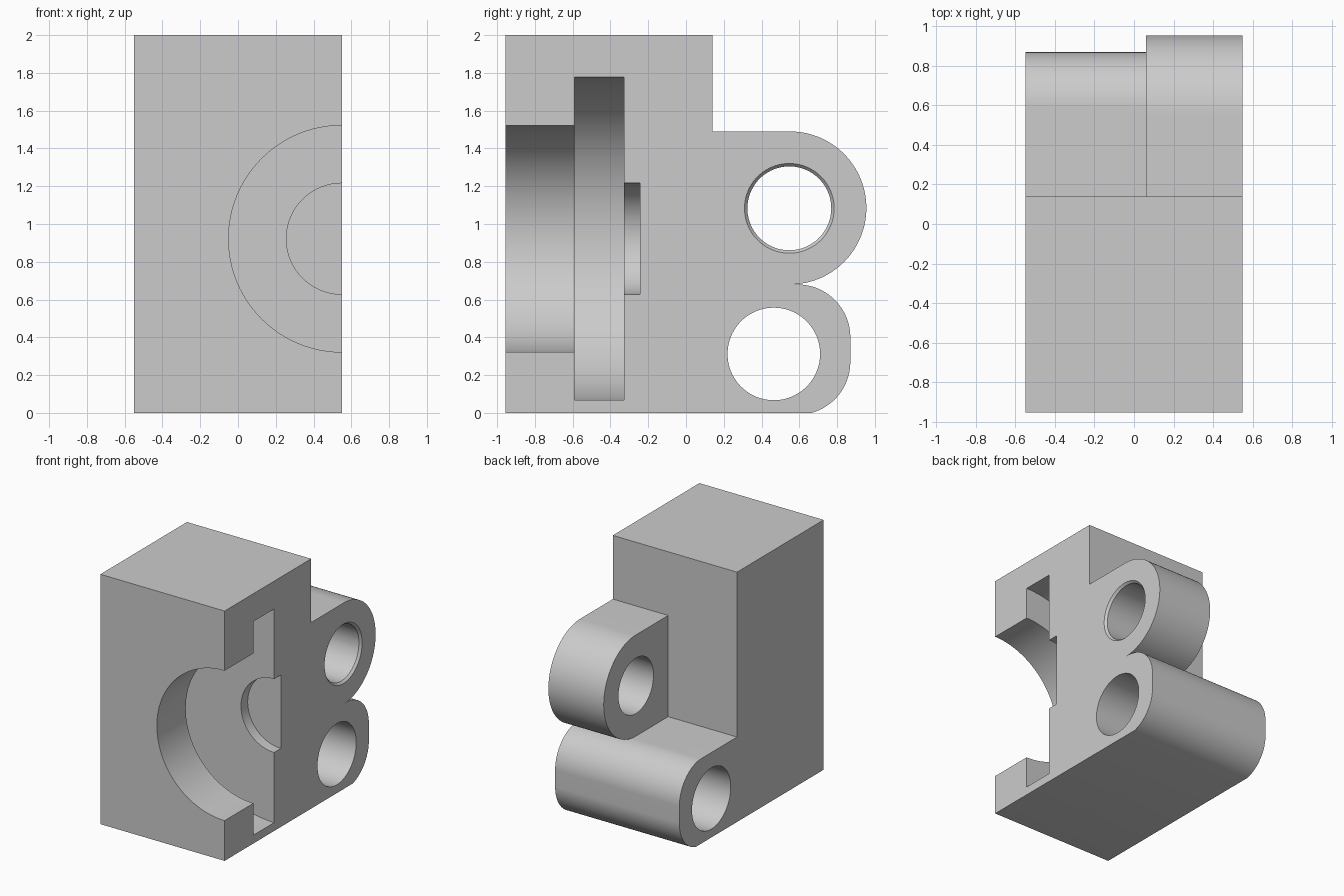
import bpy
import bmesh
from math import sin, cos, radians
from mathutils import Matrix

if "Cube" in bpy.data.objects:
    bpy.data.objects.remove(bpy.data.objects["Cube"], do_unlink=True)

grey = bpy.data.materials.new("plain grey")
grey.use_nodes = True
grey.diffuse_color = (0.6, 0.6, 0.6, 1)
grey.node_tree.nodes["Principled BSDF"].inputs["Base Color"].default_value = (0.6, 0.6, 0.6, 1)

HALF = 0.55


def make_object(name, bm):
    bmesh.ops.recalc_face_normals(bm, faces=bm.faces)
    mesh = bpy.data.meshes.new(name)
    bm.to_mesh(mesh)
    bm.free()
    mesh.materials.append(grey)
    obj = bpy.data.objects.new(name, mesh)
    bpy.context.collection.objects.link(obj)
    return obj


def extrude_profile(name, points, x0, x1):
    """Extrude a closed (y, z) outline along x."""
    bm = bmesh.new()
    face = bm.faces.new([bm.verts.new((x0, y, z)) for y, z in points])
    new = bmesh.ops.extrude_face_region(bm, geom=[face])["geom"]
    verts = [g for g in new if isinstance(g, bmesh.types.BMVert)]
    bmesh.ops.translate(bm, verts=verts, vec=(x1 - x0, 0, 0))
    return make_object(name, bm)


def cylinder(name, axis, centre, start, end, r0, r1=None):
    """Cylinder or cone along X (centre = y, z) or Y (centre = x, z)."""
    bm = bmesh.new()
    bmesh.ops.create_cone(bm, cap_ends=True, segments=96, radius1=r0,
                          radius2=r0 if r1 is None else r1, depth=end - start)
    mid = (start + end) / 2
    if axis == "X":
        turn, place = Matrix.Rotation(radians(90), 4, "Y"), (mid, *centre)
    else:
        turn, place = Matrix.Rotation(radians(-90), 4, "X"), (centre[0], mid, centre[1])
    bmesh.ops.transform(bm, matrix=Matrix.Translation(place) @ turn, verts=bm.verts)
    return make_object(name, bm)


def arc(cy, cz, r, a0, a1, steps=32):
    angles = [radians(a0 + (a1 - a0) * i / steps) for i in range(steps + 1)]
    return [(cy + r * cos(a), cz + r * sin(a)) for a in angles]


def combine(target, tool, operation):
    mod = target.modifiers.new(tool.name, "BOOLEAN")
    mod.operation, mod.solver, mod.object = operation, "EXACT", tool
    bpy.context.view_layer.objects.active = target
    bpy.ops.object.modifier_apply(modifier=mod.name)
    bpy.data.objects.remove(tool, do_unlink=True)


# Main block with the full-width lower lug in one outline
outline = [(-0.955, 0), *arc(0.59, 0.27, 0.28, -74.6, 0),
           *arc(0.59, 0.40, 0.28, 0, 90), (0.14, 0.68), (0.14, 2), (-0.955, 2)]
block = extrude_profile("bearing_block", outline, -HALF, HALF)

# Half-width upper lug, rooted inside the block
lug = extrude_profile("upper_lug", [(0, 0.6), (0.55, 0.6), *arc(0.55, 1.085, 0.405, -90, 90, 64),
                                    (0, 1.49)], 0.06, HALF)
combine(block, lug, "UNION")

# Stepped half-round recess opening through the front and left faces
recess = (HALF, 0.922)
cutters = [
    cylinder("front_bore", "Y", recess, -1.2, -0.5, 0.6),
    cylinder("wide_groove", "Y", recess, -0.59, -0.328, 0.855),
    cylinder("rear_pocket", "Y", recess, -0.4, -0.243, 0.294),
    # Cross holes, the upper one with a chamfered mouth
    cylinder("lower_hole", "X", (0.465, 0.312), -0.8, 0.8, 0.245),
    cylinder("upper_hole", "X", (0.547, 1.083), -0.2, 0.8, 0.222),
    cylinder("upper_chamfer", "X", (0.547, 1.083), HALF - 0.02, HALF + 0.02, 0.22, 0.255),
]
for cutter in cutters:
    combine(block, cutter, "DIFFERENCE")

bpy.ops.object.select_all(action="DESELECT")
block.select_set(True)
bpy.context.view_layer.objects.active = block
bpy.ops.object.shade_smooth_by_angle(angle=radians(25))
